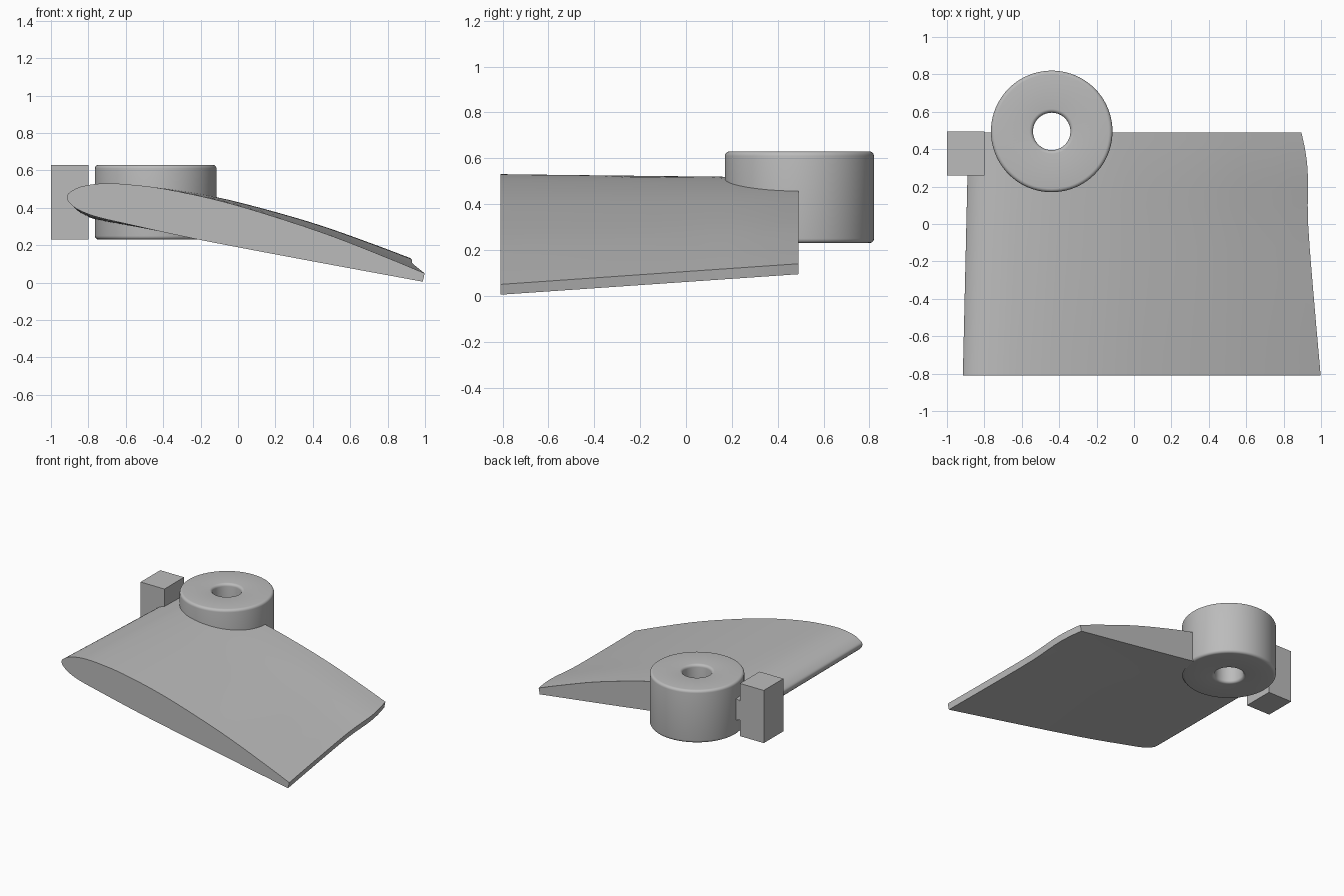
import bpy, bmesh, math
from mathutils import Vector

if "Cube" in bpy.data.objects:
    bpy.data.objects.remove(bpy.data.objects["Cube"])

grey = bpy.data.materials.new("plain grey")
grey.use_nodes = True
grey.diffuse_color = (0.5, 0.5, 0.5, 1)
grey.node_tree.nodes["Principled BSDF"].inputs["Base Color"].default_value = (0.5, 0.5, 0.5, 1)


def finish(name, bm, smooth=True):
    bmesh.ops.recalc_face_normals(bm, faces=bm.faces)
    mesh = bpy.data.meshes.new(name)
    bm.to_mesh(mesh)
    bm.free()
    mesh.materials.append(grey)
    obj = bpy.data.objects.new(name, mesh)
    bpy.context.collection.objects.link(obj)
    bpy.ops.object.select_all(action='DESELECT')
    obj.select_set(True)
    bpy.context.view_layer.objects.active = obj
    if smooth:
        bpy.ops.object.shade_smooth_by_angle(angle=math.radians(30))
    return obj


def spline(points, steps):
    """Smooth curve through the points (Catmull-Rom)."""
    p = [Vector(q) for q in points]
    p = [2 * p[0] - p[1]] + p + [2 * p[-1] - p[-2]]
    out = []
    for a, b, c, d in zip(p, p[1:], p[2:], p[3:]):
        for i in range(steps):
            t = i / steps
            out.append(0.5 * (2 * b + (c - a) * t + (2 * a - 5 * b + 4 * c - d) * t**2
                              + (3 * b - a - 3 * c + d) * t**3))
    return out + [p[-2]]


def loft(bm, rings, closed):
    """Skin neighbouring rings; join the last to the first, or cap both ends."""
    rows = [[bm.verts.new(v) for v in ring] for ring in rings]
    n = len(rows[0])
    pairs = list(zip(rows, rows[1:])) + ([(rows[-1], rows[0])] if closed else [])
    for a, b in pairs:
        for i in range(n):
            j = (i + 1) % n
            bm.faces.new((a[i], a[j], b[j], b[i]))
    if not closed:
        bm.faces.new(rows[0])
        bm.faces.new(rows[-1])


HUB = Vector((-0.44, 0.495, 0.43))

# Blade: airfoil section lofted with a changing chord and a slight twist
section = spline([(0.995, 0.05), (0.8, 0.131), (0.5, 0.249), (0.2, 0.35), (-0.1, 0.438),
                  (-0.4, 0.502), (-0.6, 0.526), (-0.73, 0.53), (-0.84, 0.513),
                  (-0.9, 0.482), (-0.915, 0.458), (-0.9, 0.425), (-0.85, 0.388),
                  (-0.76, 0.353), (-0.6, 0.315), (-0.23, 0.234), (0.3, 0.132),
                  (0.985, 0.005)], 4)
trailing = spline([(-0.81, 0.998), (-0.4, 0.962), (0, 0.931), (0.25, 0.93),
                   (0.38, 0.918), (0.49, 0.895)], 3)
rings = []
for y, tail in trailing:
    t = (y + 0.81) / 1.3
    nose = -0.915 + 0.03 * t
    ring = []
    for x, z in section:
        u = (x + 0.915) / 1.91
        ring.append((nose + (tail - nose) * u, y, z + t * (0.12 * u - 0.03)))
    rings.append(ring)
bm = bmesh.new()
loft(bm, rings, False)
blade = finish("blade", bm, False)

# Clear the blade out of the hub bore
bm = bmesh.new()
bmesh.ops.create_cone(bm, cap_ends=True, segments=48, radius1=0.2, radius2=0.2, depth=1)
bmesh.ops.translate(bm, verts=bm.verts, vec=HUB)
cutter = finish("bore_cutter", bm, False)
cutter.hide_render = True
bpy.ops.object.select_all(action='DESELECT')
blade.select_set(True)
bpy.context.view_layer.objects.active = blade
cut = blade.modifiers.new("bore", 'BOOLEAN')
cut.operation = 'DIFFERENCE'
cut.object = cutter
bpy.ops.object.modifier_apply(modifier="bore")
bpy.data.objects.remove(cutter)
bpy.ops.object.shade_smooth_by_angle(angle=math.radians(30))

# Hub: lathed ring with rounded rims
INNER, OUTER, HALF, FILLET = 0.1, 0.325, 0.2, 0.02
corners = [(OUTER - FILLET, HALF - FILLET), (INNER + FILLET, HALF - FILLET),
           (INNER + FILLET, FILLET - HALF), (OUTER - FILLET, FILLET - HALF)]
profile = []
for k, (r, z) in enumerate(corners):
    for i in range(6):
        a = math.pi / 2 * (k + i / 5)
        profile.append((r + FILLET * math.cos(a), z + FILLET * math.sin(a)))
SIDES = 80
rings = []
for s in range(SIDES):
    a = math.tau * s / SIDES
    rings.append([HUB + Vector((r * math.cos(a), r * math.sin(a), z)) for r, z in profile])
bm = bmesh.new()
loft(bm, rings, True)
finish("hub", bm)

# Block at the nose of the blade
bm = bmesh.new()
bmesh.ops.create_cube(bm, size=1)
bmesh.ops.scale(bm, verts=bm.verts, vec=(0.2, 0.235, 0.4))
bmesh.ops.translate(bm, verts=bm.verts, vec=(-0.9, 0.3775, 0.43))
finish("nose_block", bm, False)
